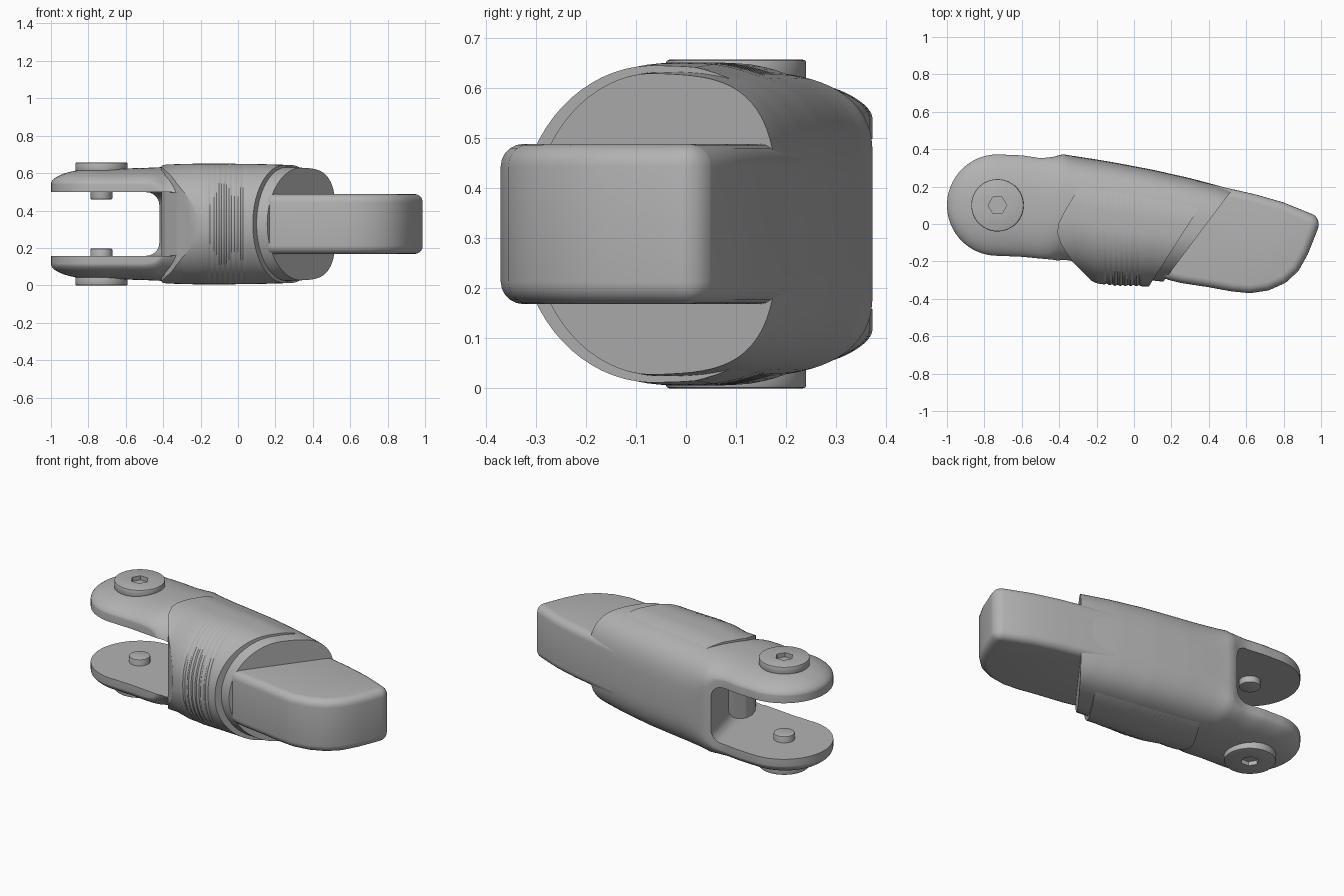
import bpy, bmesh, math
from mathutils import Vector

cube = bpy.data.objects.get("Cube")
if cube:
    bpy.data.objects.remove(cube)

MID = 0.328  # height of the symmetry plane
PIN = (-0.73, 0.10)

grey = bpy.data.materials.new("plain grey")
grey.use_nodes = True
grey.diffuse_color = (0.45, 0.45, 0.45, 1)
grey.node_tree.nodes["Principled BSDF"].inputs["Base Color"].default_value = (0.45, 0.45, 0.45, 1)


def finish(name, bm):
    bmesh.ops.remove_doubles(bm, verts=bm.verts, dist=1e-5)
    bmesh.ops.recalc_face_normals(bm, faces=bm.faces)
    mesh = bpy.data.meshes.new(name)
    bm.to_mesh(mesh)
    bm.free()
    mesh.materials.append(grey)
    ob = bpy.data.objects.new(name, mesh)
    bpy.context.collection.objects.link(ob)
    return ob


def prism(name, outline, z0, z1):
    bm = bmesh.new()
    face = bm.faces.new([bm.verts.new((x, y, z0)) for x, y in outline])
    ext = bmesh.ops.extrude_face_region(bm, geom=[face])
    bmesh.ops.translate(bm, vec=(0, 0, z1 - z0),
                        verts=[v for v in ext["geom"] if isinstance(v, bmesh.types.BMVert)])
    return finish(name, bm)


def disc(x, y, r, n, turn=0):
    return [(x + r * math.cos(turn + math.tau * i / n), y + r * math.sin(turn + math.tau * i / n))
            for i in range(n)]


def apply(ob, mod):
    bpy.context.view_layer.objects.active = ob
    with bpy.context.temp_override(object=ob, active_object=ob):
        bpy.ops.object.modifier_apply(modifier=mod.name)


def bevel(ob, width, segments, angle=60):
    mod = ob.modifiers.new("bevel", 'BEVEL')
    mod.width, mod.segments = width, segments
    mod.limit_method, mod.angle_limit = 'ANGLE', math.radians(angle)
    apply(ob, mod)


def boolean(ob, cutter, op='DIFFERENCE'):
    cutter.hide_render = True
    mod = ob.modifiers.new("cut", 'BOOLEAN')
    mod.operation, mod.object, mod.solver = op, cutter, 'EXACT'
    apply(ob, mod)
    bpy.data.objects.remove(cutter)


def smooth(ob, angle=32):
    bpy.ops.object.select_all(action='DESELECT')
    ob.select_set(True)
    bpy.context.view_layer.objects.active = ob
    bpy.ops.object.shade_smooth_by_angle(angle=math.radians(angle))


# Stations along the link: x, front y, back y, half height, fork share of the section
stations = [
    (-0.73, -0.17, 0.372, 0.297, 1), (-0.6, -0.175, 0.367, 0.297, 1),
    (-0.5, -0.185, 0.352, 0.3, 1), (-0.44, -0.19, 0.357, 0.302, 0.95),
    (-0.38, -0.2, 0.373, 0.306, 0.6), (-0.3, -0.235, 0.36, 0.309, 0.2),
    (-0.2, -0.285, 0.345, 0.311, 0), (-0.1, -0.3, 0.328, 0.311, 0),
    (0.1, -0.302, 0.29, 0.309, 0), (0.3, -0.325, 0.245, 0.303, 0),
    (0.45, -0.345, 0.205, 0.295, 0), (0.62, -0.37, 0.15, 0.28, 0)]


def station(x):
    for a, b in zip(stations, stations[1:]):
        if x <= b[0]:
            k = (x - a[0]) / (b[0] - a[0])
            return [p + (q - p) * k for p, q in zip(a, b)]
    return list(stations[-1])


def half_height(t, high, fork):
    # rounded front with squarer back, mixed with a flat domed fork plate
    u, n = ((0.48 - t) / 0.48, 2) if t < 0.48 else ((t - 0.48) / 0.52, 3.2)
    shell = high * max(0, 1 - u ** n) ** (1 / n)
    dome = max(0, 1 - abs(2 * t - 1) ** 2.4) ** 0.6
    plate = 0.213 + (high - 0.213) * dome
    return shell + (plate - shell) * fork


def loft(name, rows, raise_by=lambda t: 0, n=36):
    bm = bmesh.new()
    rings = []
    for x, y0, y1, high, fork in rows:
        top = []
        for i in range(n + 1):
            t = (1 - math.cos(math.pi * i / n)) / 2
            h = half_height(t, high, fork) + (raise_by(t) if 0 < i < n else 0)
            top.append((y0 + (y1 - y0) * t, max(h, 0)))
        ring = top + [(y, -h) for y, h in reversed(top)]
        rings.append([bm.verts.new((x, y, MID + h)) for y, h in ring])
    for a, b in zip(rings, rings[1:]):
        for i in range(len(a)):
            j = (i + 1) % len(a)
            bm.faces.new((a[i], a[j], b[j], b[i]))
    bm.faces.new(rings[0])
    bm.faces.new(rings[-1])
    return finish(name, bm)


# Main body with the rounded fork end
rows = []
for i in range(14):
    a = 0.06 + (math.pi / 2 - 0.06) * i / 14
    s = math.sin(a)
    rows.append((PIN[0] - 0.27 * math.cos(a), 0.1 - 0.27 * s, 0.1 + 0.272 * s, 0.213 + 0.084 * s, 1))
rows += [station(-0.73 + 1.35 * i / 50) for i in range(51)]
body = loft("body_and_fork", rows)

# Slot between the fork arms, with a slanted rounded end
slot = prism("slot_cutter", [(-1.3, -0.6), (-0.18, -0.6), (-0.455, 0.5), (-1.3, 0.5)],
             MID - 0.17, MID + 0.17)
bevel(slot, 0.07, 6)
boolean(body, slot)

# Slanted shoulder where the tip begins
wall = prism("shoulder_cutter", [(0.0125, -0.5), (0.7625, 0.5), (1.2, 0.5), (1.2, -0.5)], -0.2, 0.9)
boolean(body, wall)
smooth(body)

# Flat sided tip
tip = prism("tip", [
    (0.14, -0.288), (0.25, -0.315), (0.4, -0.338), (0.52, -0.36), (0.62, -0.37), (0.72, -0.355),
    (0.81, -0.315), (0.88, -0.25), (0.93, -0.16), (0.97, -0.06), (1.0, 0.02), (0.96, 0.05),
    (0.8, 0.115), (0.65, 0.158), (0.5, 0.192), (0.3, 0.24), (0.14, 0.275)], MID - 0.16, MID + 0.16)
bevel(tip, 0.045, 5)
smooth(tip)

# Grip sleeve wrapped round the front, fading into the back, with fine ribs
rows = []
for i in range(131):
    x = -0.46 + 0.88 * i / 130
    _, y0, y1, high, fork = station(x)
    y0 -= 0.032
    if -0.16 < x < 0.04:
        y0 += 0.007 * (0.5 - 0.5 * math.cos(math.tau * (x + 0.16) / 0.0286))
    rows.append((x, y0, y1 - 0.004, high, fork))
sleeve = loft("grip_sleeve", rows, lambda t: 0.012 * max(-0.6, min(1, (0.8 - t) * 6)))
outline = prism("sleeve_outline", [
    (-0.2, 0.29), (-0.25, 0.25), (-0.31, 0.17), (-0.37, 0.07), (-0.405, 0.0), (-0.41, -0.05),
    (-0.39, -0.11), (-0.33, -0.2), (-0.22, -0.31), (-0.17, -0.42), (0.025, -0.42), (0.12, -0.27),
    (0.325, 0.05), (0.345, 0.1), (0.34, 0.15), (0.3, 0.2)], -0.2, 0.9)
boolean(sleeve, outline, 'INTERSECT')
smooth(sleeve)

# Pivot bolts: head with hexagon socket outside, short pin inside
for label, side in (("upper", 1), ("lower", -1)):
    head = prism(label + "_bolt_head", disc(*PIN, 0.14, 64), MID + side * 0.28, MID + side * 0.328)
    bevel(head, 0.006, 2)
    socket = prism("socket_cutter", disc(*PIN, 0.05, 6), MID + side * 0.303, MID + side * 0.4)
    boolean(head, socket)
    smooth(head)
    pin = prism(label + "_pin", disc(*PIN, 0.058, 40), MID + side * 0.132, MID + side * 0.27)
    bevel(pin, 0.004, 2)
    smooth(pin)
